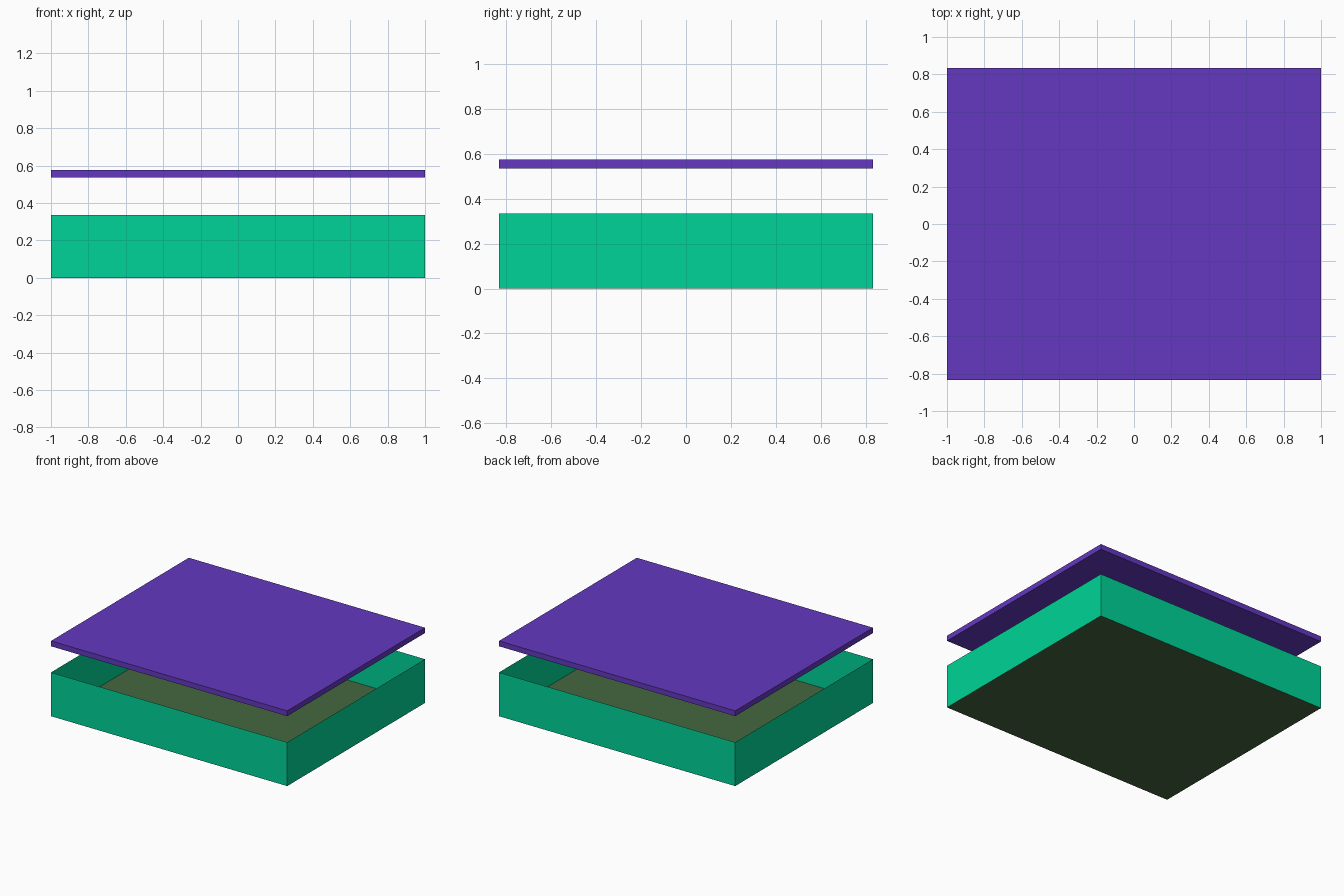
import bpy, bmesh

if "Cube" in bpy.data.objects:
    bpy.data.objects.remove(bpy.data.objects["Cube"])

HX, HY = 1.0, 0.833          # half width and half depth
WALL_TOP = 0.335
LID_LOW, LID_HIGH = 0.535, 0.576


def material(name, rgb):
    """Flat colour from sRGB bytes, stored as linear values."""
    lin = [(c / 255 / 12.92) if c <= 10 else ((c / 255 + 0.055) / 1.055) ** 2.4 for c in rgb]
    m = bpy.data.materials.new(name)
    m.diffuse_color = (*lin, 1)
    m.use_nodes = True
    m.node_tree.nodes["Principled BSDF"].inputs["Base Color"].default_value = m.diffuse_color
    return m


def box_part(name, z0, z1, mat, keep=lambda f: True):
    """Full-footprint box from z0 to z1, keeping only the faces that pass the rule."""
    bm = bmesh.new()
    bmesh.ops.create_cube(bm, size=2)
    for v in bm.verts:
        v.co = (v.co.x * HX, v.co.y * HY, z1 if v.co.z > 0 else z0)
    bm.normal_update()
    bmesh.ops.delete(bm, geom=[f for f in bm.faces if not keep(f)], context='FACES')
    mesh = bpy.data.meshes.new(name)
    bm.to_mesh(mesh)
    bm.free()
    mesh.materials.append(mat)
    obj = bpy.data.objects.new(name, mesh)
    bpy.context.collection.objects.link(obj)
    return obj


green = material("green", (0, 212, 151))
olive = material("olive", (69, 104, 64))
purple = material("purple", (99, 56, 192))

# Four sheet-thin side walls
box_part("walls", 0, WALL_TOP, green, lambda f: abs(f.normal.z) < 0.5)
# Sheet-thin floor at the bottom of the walls
box_part("floor", 0, WALL_TOP, olive, lambda f: f.normal.z < -0.5)
# Solid lid floating above the open tray
box_part("lid", LID_LOW, LID_HIGH, purple)
